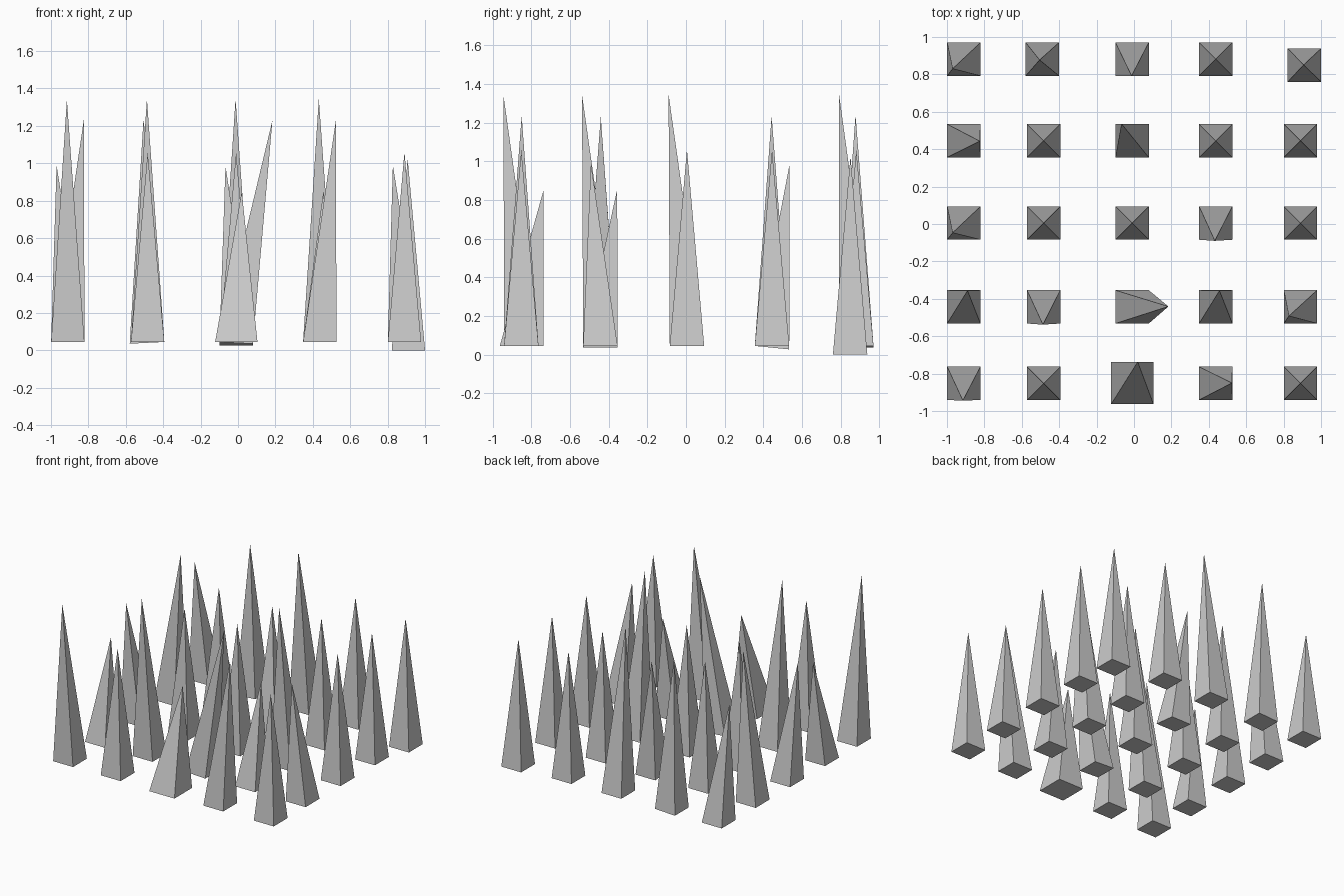
import bpy

COLS = [-0.91, -0.483, -0.01, 0.437, 0.89]
ROWS = [0.881, 0.445, 0.005, -0.443, -0.852]
HALF, BASE = 0.089, 0.045

# leaning tips: (row, column) -> tip position; all others stand straight
TIPS = {
    (0, 0): (-0.97, 0.83, 0.99), (0, 1): (-0.505, 0.877, 1.24),
    (0, 2): (-0.013, 0.792, 1.345), (0, 4): (0.907, 0.851, 1.025),
    (1, 0): (-0.824, 0.443, 1.235), (1, 2): (-0.067, 0.536, 0.985),
    (2, 0): (-0.97, -0.047, 0.99), (2, 3): (0.432, -0.09, 1.345),
    (3, 0): (-0.89, -0.356, 0.855), (3, 1): (-0.487, -0.538, 1.345),
    (3, 2): (0.184, -0.441, 1.23), (3, 3): (0.457, -0.356, 0.855),
    (3, 4): (0.828, -0.492, 0.99),
    (4, 0): (-0.915, -0.944, 1.34), (4, 2): (0.02, -0.737, 0.85),
    (4, 3): (0.524, -0.85, 1.235),
}
# bases that differ: (centre x, centre y, half width, base height, slope x, slope y)
BASES = {
    (0, 1): (-0.49, 0.881, HALF, 0.04, 0.05, 0),
    (0, 4): (0.911, 0.849, HALF, 0.0, 0, 0),
    (1, 2): (-0.01, 0.445, HALF, 0.036, 0, -0.1),
    (3, 2): (-0.01, -0.443, HALF, 0.04, -0.05, 0),
    (4, 2): (-0.009, -0.85, 0.113, BASE, 0, 0),
}


def spike(name, base, tip):
    cx, cy, h, z, sx, sy = base
    verts = [(cx + i * h, cy + j * h, z + h * (i * sx + j * sy))
             for i, j in ((-1, -1), (1, -1), (1, 1), (-1, 1))]
    faces = [(3, 2, 1, 0)] + [(k, (k + 1) % 4, 4) for k in range(4)]
    mesh = bpy.data.meshes.new(name)
    mesh.from_pydata(verts + [tip], [], faces)
    bpy.context.collection.objects.link(bpy.data.objects.new(name, mesh))


# five by five field of four-sided spikes
for r, y in enumerate(ROWS):
    for c, x in enumerate(COLS):
        base = BASES.get((r, c), (x, y, HALF, BASE, 0, 0))
        spike(f"spike_row{r + 1}_column{c + 1}", base, TIPS.get((r, c), (x, y, 1.06)))
